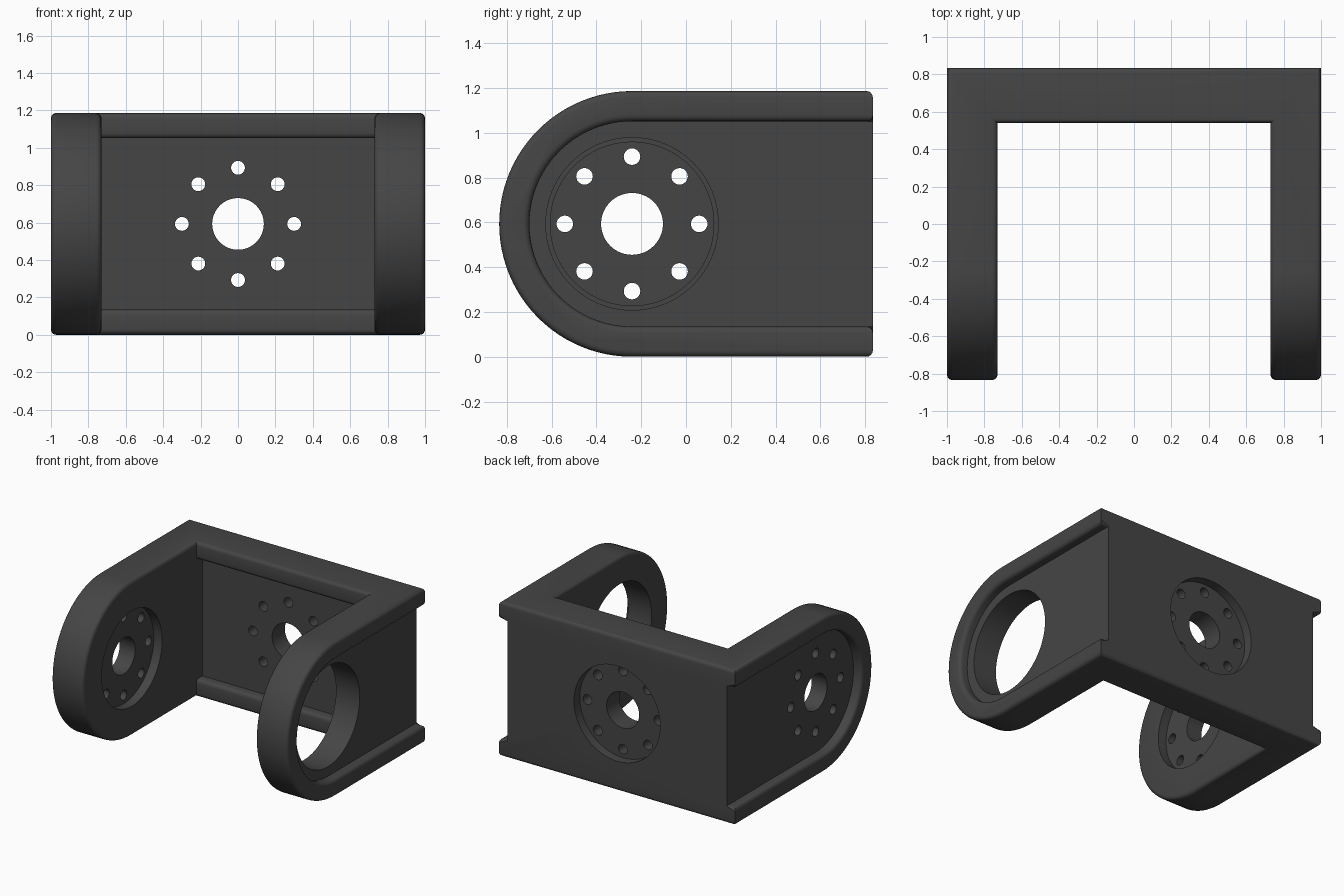
import bpy, bmesh, math
from mathutils import Matrix, Vector

if "Cube" in bpy.data.objects:
    bpy.data.objects.remove(bpy.data.objects["Cube"])

H, D = 1.186, 0.834          # height, half depth
R = H / 2                    # arm end radius
CY = -D + R                  # arm end centre
IN, BACK = 0.73, 0.54        # inner faces of arms and back plate
LIP, STEP = 0.135, 0.07      # rim width, panel and recess depth


def mesh_object(name, bm):
    bmesh.ops.recalc_face_normals(bm, faces=bm.faces[:])
    me = bpy.data.meshes.new(name)
    bm.to_mesh(me)
    bm.free()
    ob = bpy.data.objects.new(name, me)
    bpy.context.collection.objects.link(ob)
    return ob


def side_slab(name, r, y_end, x0, x1, n=48):
    """Round-nosed side profile extruded along x."""
    pts = [(y_end, R + r)]
    pts += [(CY - r * math.sin(math.pi * i / n), R + r * math.cos(math.pi * i / n)) for i in range(n + 1)]
    pts.append((y_end, R - r))
    bm = bmesh.new()
    face = bm.faces.new([bm.verts.new((x0, y, z)) for y, z in pts])
    new = bmesh.ops.extrude_face_region(bm, geom=[face])["geom"]
    bmesh.ops.translate(bm, vec=(x1 - x0, 0, 0), verts=[v for v in new if isinstance(v, bmesh.types.BMVert)])
    return mesh_object(name, bm)


def box(name, lo, hi):
    lo, hi = Vector(lo), Vector(hi)
    bm = bmesh.new()
    bmesh.ops.create_cube(bm, size=1, matrix=Matrix.Translation((lo + hi) / 2) @ Matrix.Diagonal((*(hi - lo), 1)))
    return mesh_object(name, bm)


def drill(name, axis, centre, radius, length, n=64):
    rot = Matrix.Rotation(math.pi / 2, 4, 'Y' if axis == 'X' else 'X')
    bm = bmesh.new()
    bmesh.ops.create_cone(bm, cap_ends=True, segments=n, radius1=radius, radius2=radius,
                          depth=length, matrix=Matrix.Translation(centre) @ rot)
    return mesh_object(name, bm)


def cut(body, cutter):
    cutter.hide_render = True
    mod = body.modifiers.new("cut", 'BOOLEAN')
    mod.operation, mod.solver, mod.object = 'DIFFERENCE', 'EXACT', cutter
    bpy.context.view_layer.objects.active = body
    bpy.ops.object.modifier_apply(modifier=mod.name)
    bpy.data.objects.remove(cutter)


# U-shaped body
body = side_slab("u_bracket", R, D, -1, 1)
cut(body, box("gap", (-IN, -2, -1), (IN, BACK, 2)))

# Sunken panels on both arms and the inside of the back plate
for s in (-1, 1):
    cut(body, side_slab("arm_panel", R - LIP, D + 0.3, s * (1 - STEP), s * 1.3))
cut(body, box("back_panel", (-IN, 0.3, LIP), (IN, BACK + STEP, H - LIP)))

# Round the rim edges, leaving the upright corners sharp
bm = bmesh.new()
bm.from_mesh(body.data)
bmesh.ops.remove_doubles(bm, verts=bm.verts[:], dist=1e-4)
bmesh.ops.dissolve_limit(bm, angle_limit=math.radians(1), verts=bm.verts[:], edges=bm.edges[:])
rim = []
for e in bm.edges:
    a, b = (v.co for v in e.verts)
    upright = abs((a - b).normalized().z) > 0.99 and (a.y + b.y) / 2 > 0.3
    if e.is_manifold and e.calc_face_angle_signed() > 0.7 and not upright:
        rim.append(e)
bmesh.ops.bevel(bm, geom=rim, offset=0.028, offset_type='OFFSET', segments=4, profile=0.5,
                affect='EDGES', clamp_overlap=False)
bm.to_mesh(body.data)
bm.free()

# Large opening in the right arm
cut(body, drill("arm_opening", 'X', (0.9, CY, R), 0.385, 0.6, 96))

# Bolt circles: left arm (recess inside) and back plate (recess outside)
for axis, hub, mouth in (('X', (-0.87, CY, R), (-IN, CY, R)), ('Y', (0, 0.7, R), (0, D, R))):
    cut(body, drill("recess", axis, mouth, 0.365, 2 * STEP, 96))
    cut(body, drill("hub_hole", axis, hub, 0.138, 0.6))
    for i in range(8):
        t = i * math.pi / 4
        u, w = 0.3 * math.cos(t), 0.3 * math.sin(t)
        off = Vector((0, u, w)) if axis == 'X' else Vector((u, 0, w))
        cut(body, drill("bolt_hole", axis, Vector(hub) + off, 0.037, 0.6, 24))

# Dark finish and smooth shading
mat = bpy.data.materials.new("dark_grey")
mat.diffuse_color = (0.06, 0.06, 0.06, 1)
mat.use_nodes = True
mat.node_tree.nodes["Principled BSDF"].inputs["Base Color"].default_value = mat.diffuse_color
body.data.materials.clear()
body.data.materials.append(mat)
bpy.ops.object.select_all(action='DESELECT')
body.select_set(True)
bpy.context.view_layer.objects.active = body
bpy.ops.object.shade_smooth_by_angle(angle=math.radians(30))
